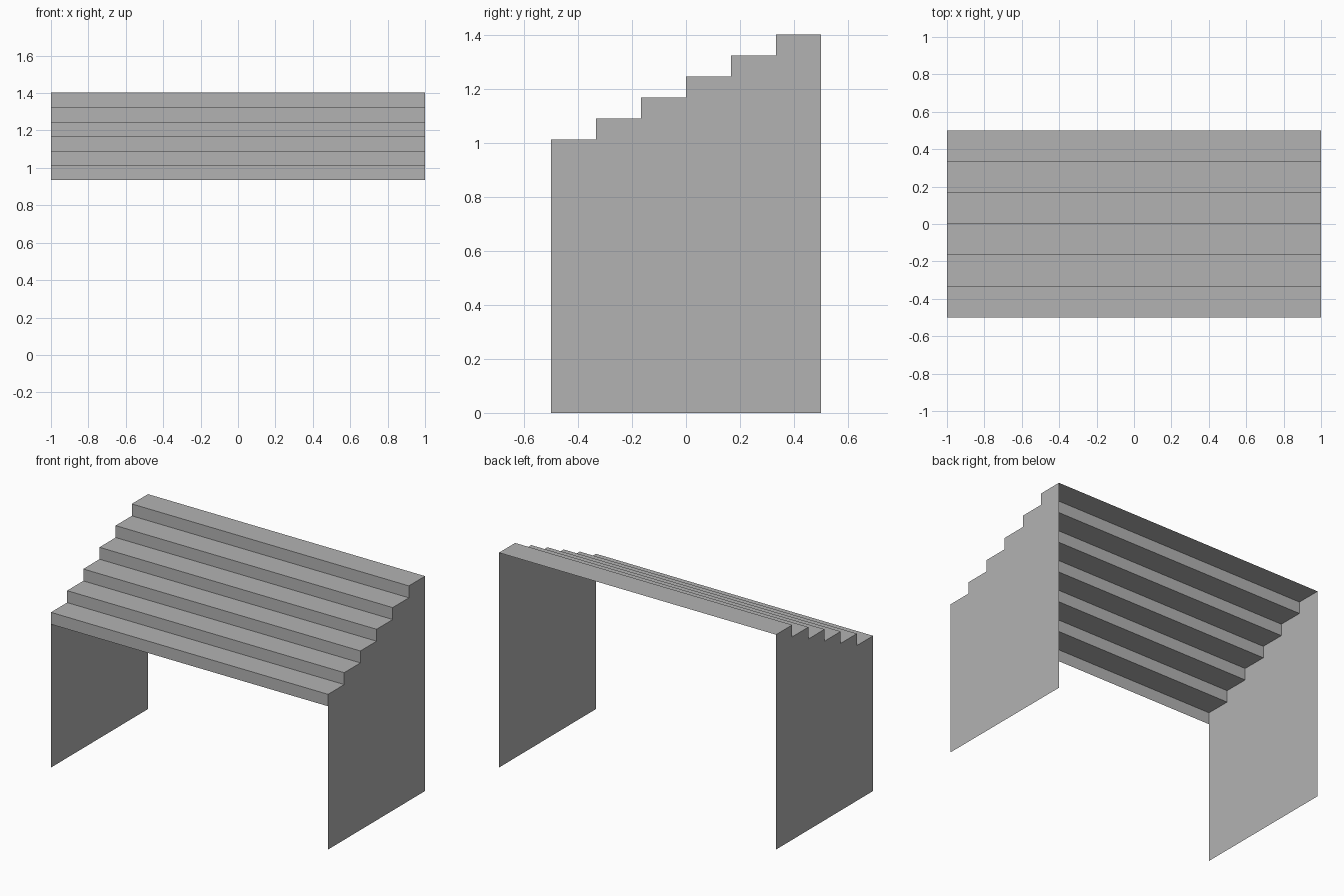
import bpy

cube = bpy.data.objects.get("Cube")
if cube:
    bpy.data.objects.remove(cube, do_unlink=True)

STEPS = 6
HALF_WIDTH = 1.0
FRONT, BACK = -0.5, 0.5
BASE, TOP = 0.935, 1.402
RUN = (BACK - FRONT) / STEPS
RISE = (TOP - BASE) / STEPS

grey = bpy.data.materials.new("plain grey")
grey.use_nodes = True
colour = (0.45, 0.45, 0.45, 1)
grey.diffuse_color = colour
grey.node_tree.nodes["Principled BSDF"].inputs["Base Color"].default_value = colour


def add_sheet(name, verts, faces):
    mesh = bpy.data.meshes.new(name)
    mesh.from_pydata(verts, [], faces)
    mesh.materials.append(grey)
    obj = bpy.data.objects.new(name, mesh)
    bpy.context.collection.objects.link(obj)
    return obj


# Stair profile in (y, z): riser then tread, front to back
profile = [(FRONT, BASE)]
for i in range(STEPS):
    z = BASE + (i + 1) * RISE
    profile += [(FRONT + i * RUN, z), (FRONT + (i + 1) * RUN, z)]

# Thin folded sheet of risers and treads, open underneath
n = len(profile)
stair_verts = [(x, y, z) for x in (-HALF_WIDTH, HALF_WIDTH) for y, z in profile]
stair_faces = [(i, n + i, n + i + 1, i + 1) for i in range(n - 1)]
add_sheet("stepped_sheet", stair_verts, stair_faces)

# Thin side panels with a stepped top edge, standing on the ground
outline = [(BACK, 0), (FRONT, 0)] + profile
for name, x in (("right_side_panel", -HALF_WIDTH), ("left_side_panel", HALF_WIDTH)):
    order = list(range(len(outline)))
    if x > 0:
        order.reverse()
    # Outward-facing winding on both sides
    add_sheet(name, [(x, y, z) for y, z in outline], [order[::-1]])
